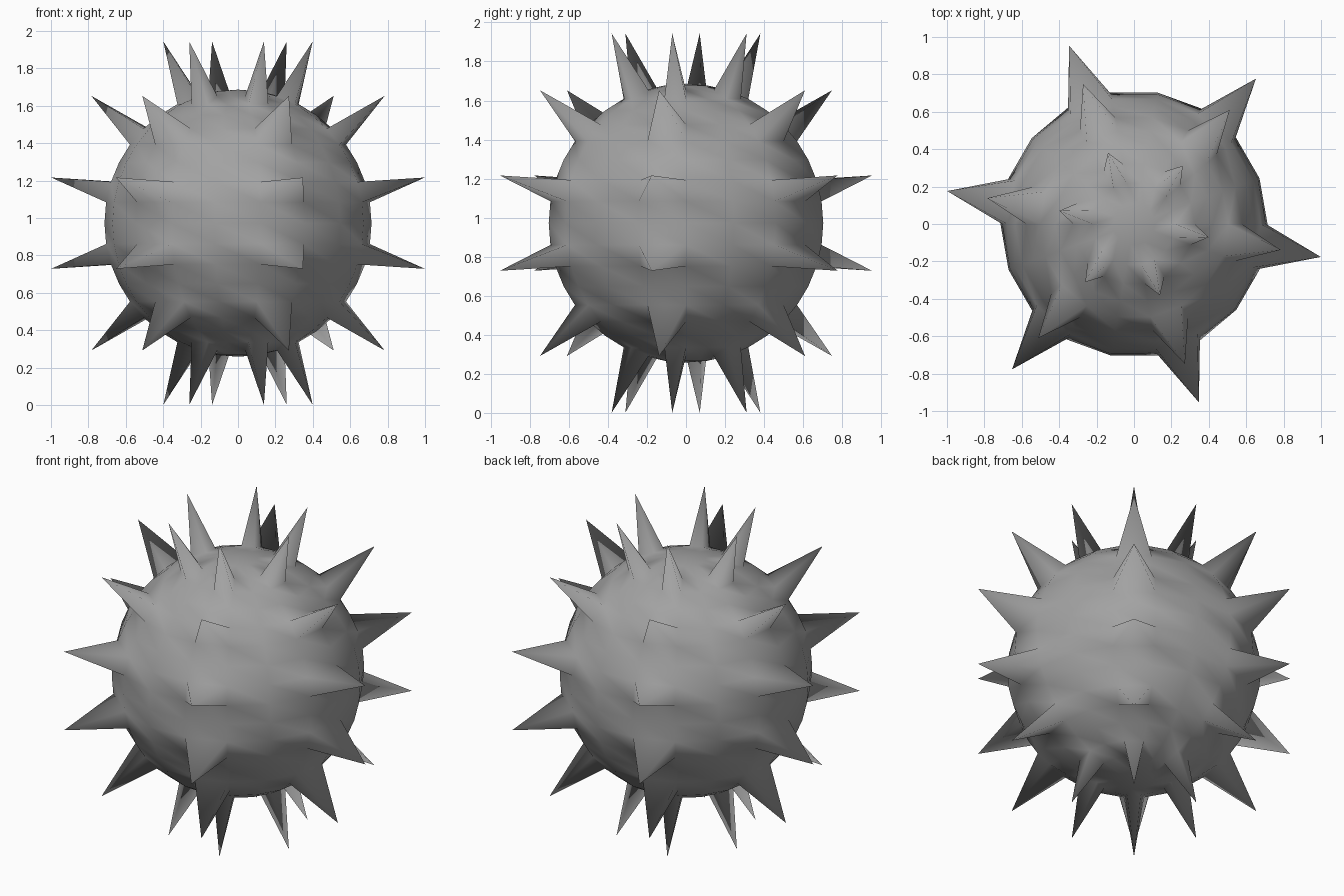
import bpy, bmesh
from math import atan2, asin, degrees
from mathutils import Matrix

RADIUS, CENTRE, SPIKE = 0.714, 0.972, 0.342
SEGMENTS, RINGS = 18, 20

cube = bpy.data.objects.get("Cube")
if cube:
    bpy.data.objects.remove(cube, do_unlink=True)

# Plain grey material
grey = bpy.data.materials.new("grey")
grey.use_nodes = True
colour = (0.36, 0.36, 0.36, 1)
grey.diffuse_color = colour
grey.node_tree.nodes["Principled BSDF"].inputs["Base Color"].default_value = colour

# Round body, turned so that a meridian lies on the x axis
bm = bmesh.new()
bmesh.ops.create_uvsphere(bm, u_segments=SEGMENTS, v_segments=RINGS, radius=RADIUS)
equator = min(bm.verts, key=lambda v: abs(v.co.z))
turn = Matrix.Rotation(-atan2(equator.co.y, equator.co.x), 3, 'Z')
bmesh.ops.rotate(bm, verts=bm.verts, cent=(0, 0, 0), matrix=turn)


def carries_spike(face):
    """Every third face around, on every third ring."""
    c = face.calc_center_median()
    column = int(degrees(atan2(c.y, c.x)) % 360 * SEGMENTS / 360)
    ring = int((degrees(asin(c.z / c.length)) + 90) * RINGS / 180)
    return column % 3 == 2 and ring % 3 == 2


# Spikes: raise the centre of each chosen face to a point
spike_faces = [f for f in bm.faces if carries_spike(f)]
bmesh.ops.poke(bm, faces=spike_faces, offset=SPIKE)

bmesh.ops.translate(bm, verts=bm.verts, vec=(0, 0, CENTRE))
for face in bm.faces:
    face.smooth = True

mesh = bpy.data.meshes.new("spiked_ball")
bm.to_mesh(mesh)
bm.free()
mesh.materials.append(grey)
bpy.context.collection.objects.link(bpy.data.objects.new("spiked_ball", mesh))
